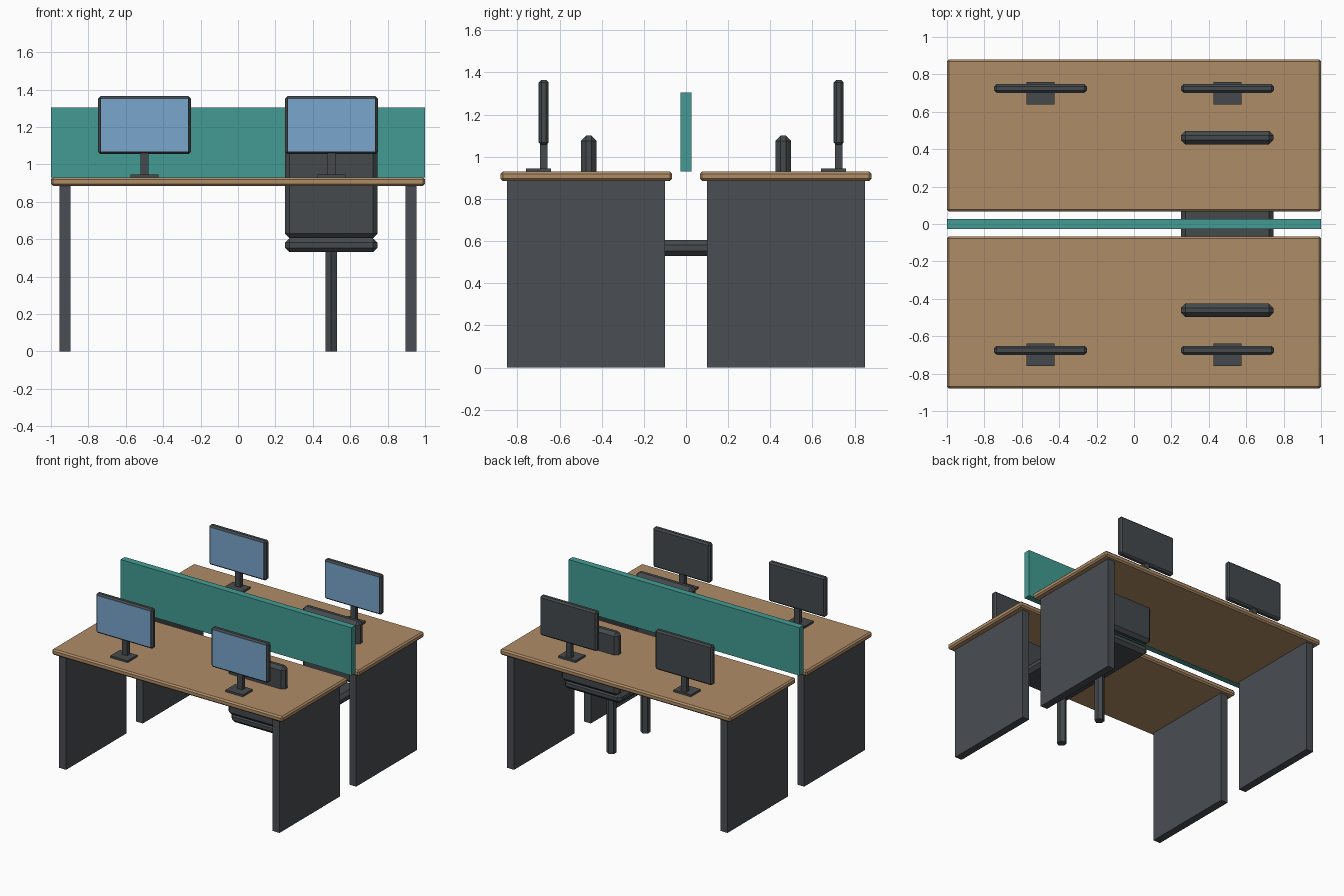
import bpy, math

if "Cube" in bpy.data.objects:
    bpy.data.objects.remove(bpy.data.objects["Cube"])


def material(name, rgb):
    m = bpy.data.materials.new(name)
    m.diffuse_color = (*rgb, 1.0)
    m.use_nodes = True
    m.node_tree.nodes["Principled BSDF"].inputs["Base Color"].default_value = m.diffuse_color
    return m


WOOD = material("oak_wood", (0.43, 0.265, 0.135))
PANEL = material("slate_grey", (0.067, 0.075, 0.086))
DARK = material("charcoal", (0.060, 0.068, 0.073))
TEAL = material("teal_fabric", (0.055, 0.33, 0.29))
BLUE = material("screen_blue", (0.19, 0.38, 0.61))


def box(name, x, y, z, mat, bevel=0.0):
    """Box from (min, max) ranges, with an optional flat chamfer."""
    bpy.ops.mesh.primitive_cube_add(size=1, location=[(a + b) / 2 for a, b in (x, y, z)])
    ob = bpy.context.object
    ob.name = name
    ob.scale = [abs(b - a) for a, b in (x, y, z)]
    bpy.ops.object.transform_apply(location=False, rotation=False, scale=True)
    ob.data.materials.append(mat)
    if bevel:
        mod = ob.modifiers.new("chamfer", 'BEVEL')
        mod.width = bevel
        mod.segments = 1
    return ob


def around(c, size):
    return (c - size / 2, c + size / 2)


# Two desks, mirrored about the middle
for side, s in (("front", -1), ("back", 1)):
    box(f"{side}_desktop", (-1, 1), around(s * 0.473, 0.815), (0.885, 0.93), WOOD, 0.011)
    for end, e in (("left", -1), ("right", 1)):
        box(f"{side}_{end}_leg_panel", around(e * 0.925, 0.06),
            around(s * 0.475, 0.75), (0, 0.888), PANEL)

# Divider screen between the desks
box("divider", (-1, 1), (-0.026, 0.026), (0.93, 1.305), TEAL)

# Four monitors, all facing the front
for side, y in (("front", -0.70), ("back", 0.70)):
    for end, x in (("left", -0.5), ("right", 0.5)):
        n = f"{side}_{end}_monitor"
        box(n + "_base", around(x, 0.15), around(y, 0.12), (0.928, 0.945), DARK)
        box(n + "_neck", around(x, 0.045), around(y + 0.025, 0.034), (0.94, 1.07), DARK)
        box(n + "_body", around(x, 0.495), around(y + 0.025, 0.046), (1.055, 1.365), DARK, 0.012)
        box(n + "_screen", around(x, 0.465), (y - 0.0005, y + 0.006), (1.068, 1.352), BLUE)

# Two chairs, seats facing the middle
for side, s in (("front", -1), ("back", 1)):
    y = s * 0.21
    box(f"{side}_chair_seat", around(0.498, 0.495), around(y, 0.50), (0.53, 0.605), DARK, 0.024)
    box(f"{side}_chair_backrest", around(0.498, 0.495), around(s * 0.462, 0.073),
        (0.605, 1.10), DARK, 0.024)
    bpy.ops.mesh.primitive_cylinder_add(vertices=6, radius=0.036, depth=0.54,
                                        location=(0.498, y, 0.27))
    post = bpy.context.object
    post.name = f"{side}_chair_post"
    post.data.materials.append(DARK)
